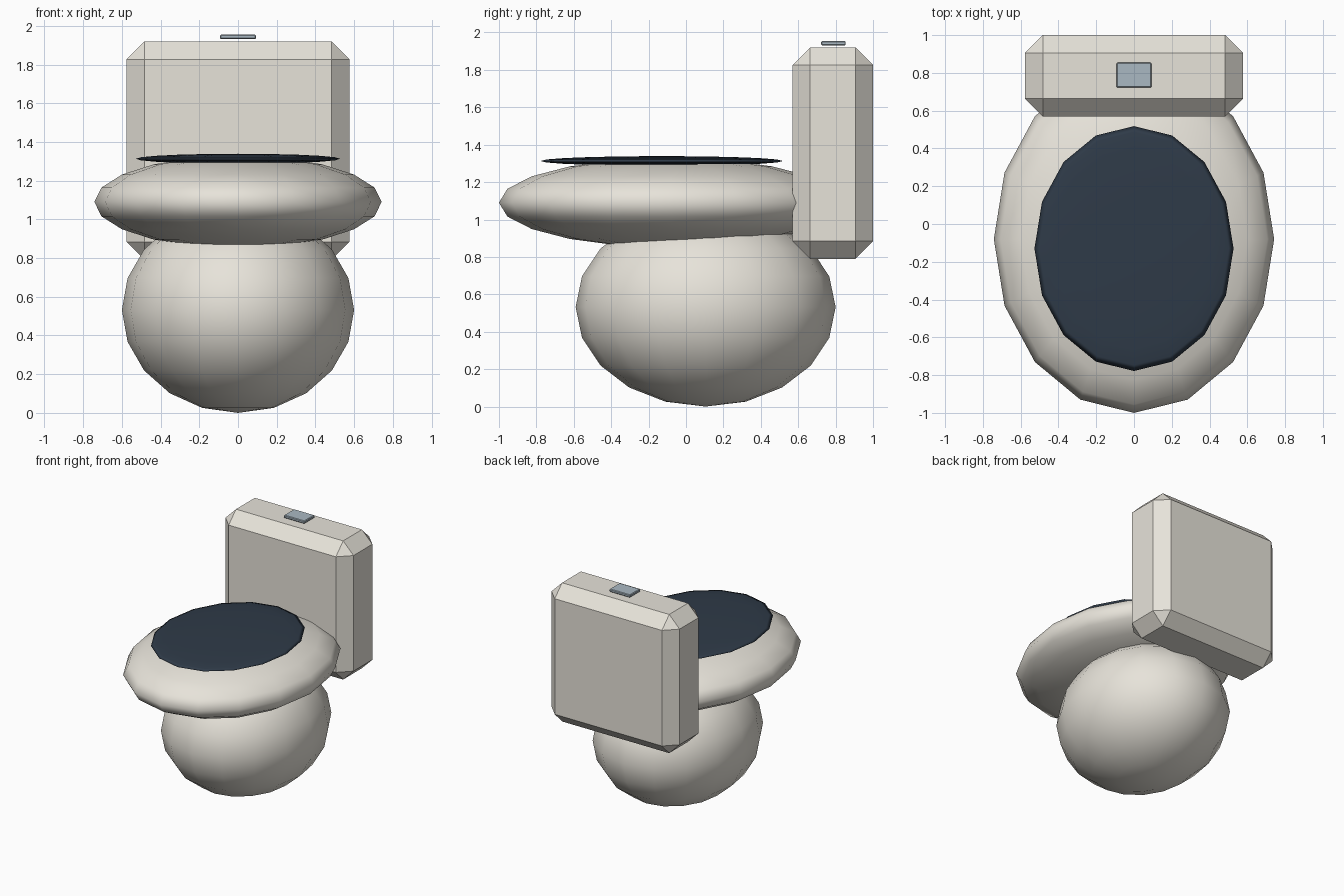
import bpy

if "Cube" in bpy.data.objects:
    bpy.data.objects.remove(bpy.data.objects["Cube"])


def material(name, color):
    m = bpy.data.materials.new(name)
    m.diffuse_color = (*color, 1)
    m.use_nodes = True
    m.node_tree.nodes["Principled BSDF"].inputs["Base Color"].default_value = m.diffuse_color
    return m


def ellipsoid(name, center, radii, mat):
    bpy.ops.mesh.primitive_uv_sphere_add(segments=16, ring_count=10, radius=1, location=center)
    ob = bpy.context.object
    ob.name = name
    ob.scale = radii
    bpy.ops.object.transform_apply(location=False, rotation=False, scale=True)
    bpy.ops.object.shade_smooth()
    ob.data.materials.append(mat)
    return ob


def chamfered_box(name, low, high, chamfer, mat):
    center = [(a + b) / 2 for a, b in zip(low, high)]
    bpy.ops.mesh.primitive_cube_add(size=1, location=center)
    ob = bpy.context.object
    ob.name = name
    ob.scale = [b - a for a, b in zip(low, high)]
    bpy.ops.object.transform_apply(location=False, rotation=False, scale=True)
    bevel = ob.modifiers.new("chamfer", 'BEVEL')
    bevel.width = chamfer
    bevel.segments = 1
    ob.data.materials.append(mat)
    return ob


ceramic = material("ceramic", (0.80, 0.77, 0.70))
navy = material("navy", (0.028, 0.043, 0.065))
metal = material("metal", (0.40, 0.48, 0.54))

# Rounded base, wide bowl and thin lid
ellipsoid("base", (0, 0.105, 0.532), (0.60, 0.695, 0.532), ceramic)
ellipsoid("bowl", (0, -0.08, 1.09), (0.742, 0.92, 0.24), ceramic)
ellipsoid("lid", (0, -0.13, 1.313), (0.527, 0.648, 0.026), navy)

# Water tank with flush button
chamfered_box("tank", (-0.577, 0.57, 0.79), (0.577, 1.0, 1.92), 0.094, ceramic)
chamfered_box("flush_button", (-0.093, 0.722, 1.931), (0.093, 0.854, 1.954), 0.005, metal)
